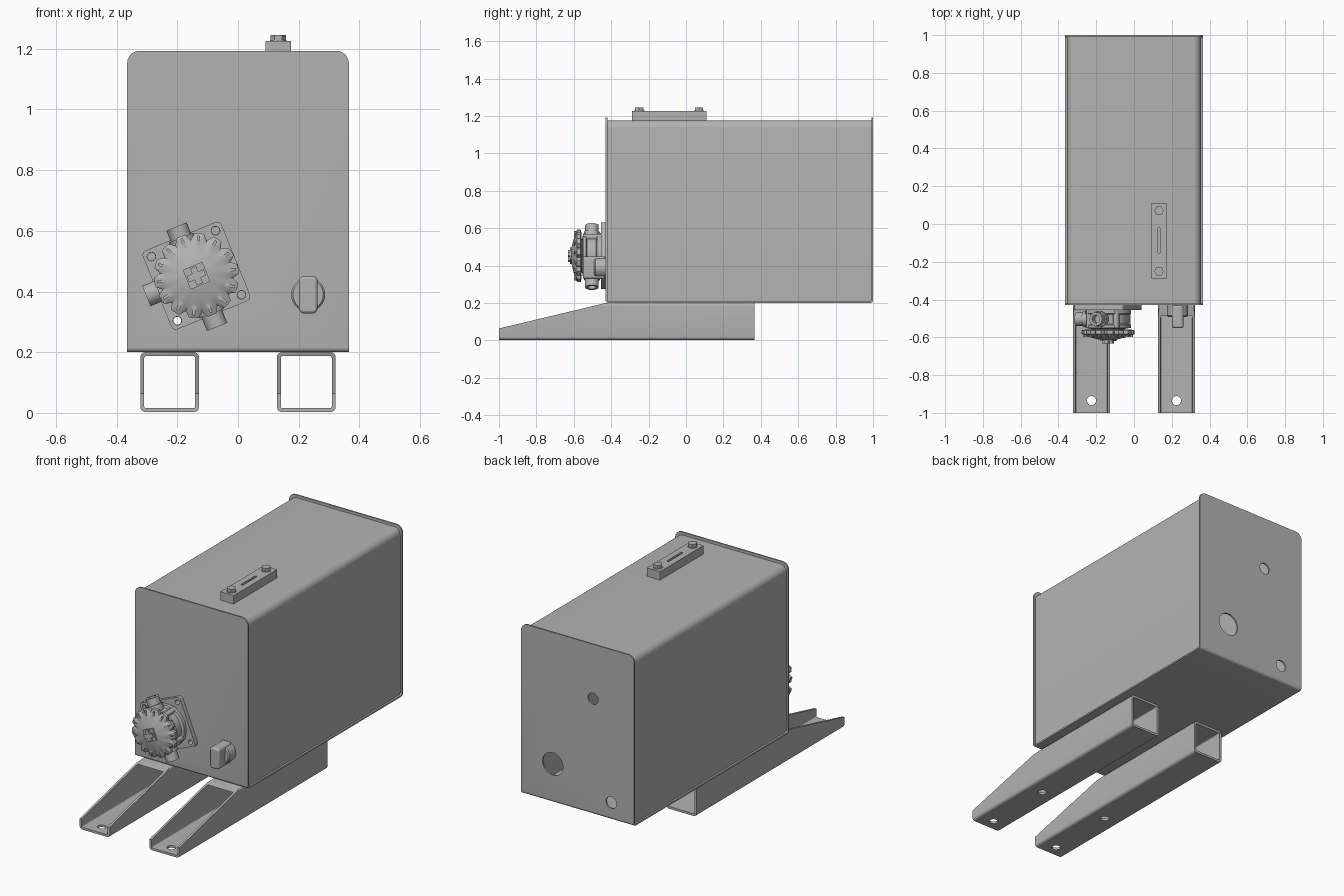
import bpy, bmesh, math
from mathutils import Matrix, Vector

if "Cube" in bpy.data.objects:
    bpy.data.objects.remove(bpy.data.objects["Cube"])

grey = bpy.data.materials.new("steel_grey")
grey.diffuse_color = (0.45, 0.45, 0.45, 1)
grey.use_nodes = True
grey.node_tree.nodes["Principled BSDF"].inputs["Base Color"].default_value = grey.diffuse_color
AXES = {'x': lambda u, v, w: (w, u, v), 'y': lambda u, v, w: (u, w, v), 'z': lambda u, v, w: (u, v, w)}


def finish(name, bm):
    bmesh.ops.recalc_face_normals(bm, faces=bm.faces)
    me = bpy.data.meshes.new(name)
    bm.to_mesh(me)
    bm.free()
    me.materials.append(grey)
    ob = bpy.data.objects.new(name, me)
    bpy.context.collection.objects.link(ob)
    return ob


def prism(name, pts, a, b, axis='y'):
    """Extrude a closed outline from a to b along an axis."""
    bm = bmesh.new()
    f = AXES[axis]
    lo = [bm.verts.new(f(u, v, a)) for u, v in pts]
    hi = [bm.verts.new(f(u, v, b)) for u, v in pts]
    bm.faces.new(lo)
    bm.faces.new(hi[::-1])
    n = len(pts)
    for i in range(n):
        j = (i + 1) % n
        bm.faces.new((lo[i], hi[i], hi[j], lo[j]))
    return finish(name, bm)


def rrect(u0, u1, v0, v1, rb, rt=None, n=6):
    """Rectangle with rounded bottom (rb) and top (rt) corners."""
    rt = rb if rt is None else rt
    pts = []
    for u, v, su, sv, r, a0 in ((u1, v0, -1, 1, rb, -90), (u1, v1, -1, -1, rt, 0),
                                (u0, v1, 1, -1, rt, 90), (u0, v0, 1, 1, rb, 180)):
        for k in range(n + 1 if r else 1):
            a = math.radians(a0 + 90 * k / n)
            pts.append((u + su * r + r * math.cos(a), v + sv * r + r * math.sin(a)))
    return pts


def circle(u, v, r, n=24, a0=0.0):
    return [(u + r * math.cos(a0 + math.tau * i / n), v + r * math.sin(a0 + math.tau * i / n)) for i in range(n)]


def lathe(name, profile, n=56, flute=None):
    """Revolve (radius, y) points about y; flute gives a radius factor per ring and step."""
    bm = bmesh.new()
    rings = []
    for k, (r, y) in enumerate(profile):
        ring = []
        for i in range(n):
            a = math.tau * i / n
            q = r * (flute(k, i) if flute else 1)
            ring.append(bm.verts.new((q * math.cos(a), y, q * math.sin(a))))
        rings.append(ring)
    for p, q in zip(rings, rings[1:]):
        for i in range(n):
            j = (i + 1) % n
            bm.faces.new((p[i], p[j], q[j], q[i]))
    bm.faces.new(rings[0])
    bm.faces.new(rings[-1])
    return finish(name, bm)


def boolean(ob, tool, op='DIFFERENCE'):
    m = ob.modifiers.new("cut", 'BOOLEAN')
    m.object, m.operation, m.solver = tool, op, 'EXACT'
    bpy.context.view_layer.objects.active = ob
    bpy.ops.object.modifier_apply(modifier=m.name)
    bpy.data.objects.remove(tool)


# Tank casing: folded floor and end plates, then an open-ended shell
casing = prism("end_plates_and_floor", rrect(-0.43, 1.0, 0.2, 1.25, 0.016, 0), -0.365, 0.365, 'x')
boolean(casing, prism("cutter", rrect(-0.421, 0.991, 0.209, 1.4, 0.008, 0), -0.5, 0.5, 'x'))
boolean(casing, prism("cutter", rrect(-0.365, 0.365, 0.1, 1.193, 0, 0.04), -0.6, 1.2), 'INTERSECT')
for x, z, r in ((-0.10, 0.875, 0.033), (0.16, 0.425, 0.066), (-0.218, 0.30, 0.034)):
    boolean(casing, prism("cutter", circle(x, z, r, 32), 0.9, 1.1))
shell = prism("tank_shell", rrect(-0.354, 0.354, 0.209, 1.177, 0, 0.04), -0.421, 0.991)
boolean(shell, prism("cutter", rrect(-0.345, 0.345, 0.1, 1.168, 0, 0.031), -0.6, 1.2))

# Two square tube legs with sloped open front ends
for side, s in (("left", -1), ("right", 1)):
    c = 0.225 * s
    leg = prism(side + "_leg", rrect(c - 0.097, c + 0.097, 0.003, 0.2, 0.017), -1.0, 0.365)
    boolean(leg, prism("cutter", rrect(c - 0.084, c + 0.084, 0.016, 0.187, 0.006), -1.2, 0.6))
    boolean(leg, prism("cutter", [(-1.1, 0.04), (-0.43, 0.2), (-0.43, 0.4), (-1.1, 0.4)], c - 0.2, c + 0.2, 'x'))
    for y in (-0.935, -0.517):
        boolean(leg, prism("cutter", circle(c, y, 0.024), -0.1, 0.1, 'z'))

# Top bar with a slot and two hex bolts
bar = prism("top_bar", rrect(0.09, 0.175, -0.29, 0.11, 0.003), 1.172, 1.226, 'z')
boolean(bar, prism("cutter", rrect(0.126, 0.139, -0.155, -0.02, 0.004), 1.21, 1.3, 'z'))
for y, tag in ((-0.25, "front"), (0.07, "back")):
    prism(tag + "_bar_washer", circle(0.1325, y, 0.027), 1.224, 1.229, 'z')
    prism(tag + "_bar_bolt", circle(0.1325, y, 0.025, 6), 1.228, 1.246, 'z')

# Drain fitting: round base and flat grip
base = lathe("fitting_base", [(0.056, -0.429), (0.056, -0.485), (0.05, -0.492)], 32)
base.location = (0.231, 0, 0.39)
grip = prism("fitting_grip", rrect(0.201, 0.262, 0.328, 0.45, 0.016), -0.55, -0.431)
bev = grip.modifiers.new("bevel", 'BEVEL')
bev.width, bev.segments, bev.limit_method = 0.008, 2, 'ANGLE'

# Pump, built about its own axis and then turned into place
pump = []
flange = prism("pump_flange", rrect(-0.14, 0.14, -0.14, 0.14, 0.016), -0.455, -0.429)
turn = Matrix.Translation((-0.137, 0, 0.452)) @ Matrix.Rotation(math.radians(-22), 4, 'Y')
for sx in (-1, 1):
    for sz in (-1, 1):
        u, v = 0.114 * sx, 0.114 * sz
        boolean(flange, prism("cutter", circle(u, v, 0.014), -0.6, -0.3))
        p = turn @ Vector((u, 0, v))
        boolean(casing, prism("cutter", circle(p.x, p.z, 0.013), -0.6, -0.3))
pump.append(flange)
pump.append(lathe("pump_body", [(0.122, -0.45), (0.122, -0.475), (0.108, -0.48), (0.108, -0.53),
                                (0.12, -0.535), (0.12, -0.55), (0.09, -0.555), (0.09, -0.57)]))
# Fluted cap with notched rim
pump.append(lathe("pump_cap", [(0.118, -0.558), (0.14, -0.563), (0.14, -0.582), (0.118, -0.592),
                               (0.085, -0.602), (0.045, -0.612), (0.0385, -0.613)],
                  flute=lambda k, i: 0.86 if i % 4 == 0 and k < 4 else 1))
for i in range(14):
    rib = prism("cap_rib", [(0.07, -0.008), (0.132, -0.004), (0.132, 0.004), (0.07, 0.008)], -0.598, -0.57)
    rib.data.transform(Matrix.Rotation(math.tau * (i + 0.5) / 14, 4, 'Y'))
    pump.append(rib)
# Square hub with a raised cross
pump.append(prism("cap_hub", rrect(-0.035, 0.035, -0.035, 0.035, 0.005), -0.62, -0.60))
for w, h, tag in ((0.03, 0.011, "across"), (0.011, 0.03, "upright")):
    pump.append(prism("hub_cross_" + tag, rrect(-w, w, -h, h, 0), -0.632, -0.618))
# Three hollow hose ports
for ang, tag, length in ((0, "top", 0.175), (-90, "left", 0.178), (180, "bottom", 0.182)):
    port = prism(tag + "_port", circle(0, -0.503, 0.036, 28), 0.06, length, 'z')
    boolean(port, prism("cutter", circle(0, -0.503, 0.021, 28), length - 0.05, 0.3, 'z'))
    collar = prism(tag + "_port_collar", circle(0, -0.503, 0.043, 28), 0.06, 0.135, 'z')
    for ob in (port, collar):
        ob.data.transform(Matrix.Rotation(math.radians(ang), 4, 'Y'))
        pump.append(ob)
# Body bolts between the ports
for i in range(4):
    a = math.radians(45 + 90 * i)
    pump.append(prism("body_lug", circle(0.108 * math.cos(a), 0.108 * math.sin(a), 0.018, 12), -0.55, -0.45))
for ob in pump:
    ob.matrix_world = turn @ ob.matrix_world

# Smooth the curved sides, keep the edges sharp
bpy.ops.object.select_all(action='DESELECT')
for ob in bpy.context.scene.objects:
    ob.select_set(True)
bpy.context.view_layer.objects.active = casing
bpy.ops.object.shade_smooth_by_angle(angle=math.radians(30))
